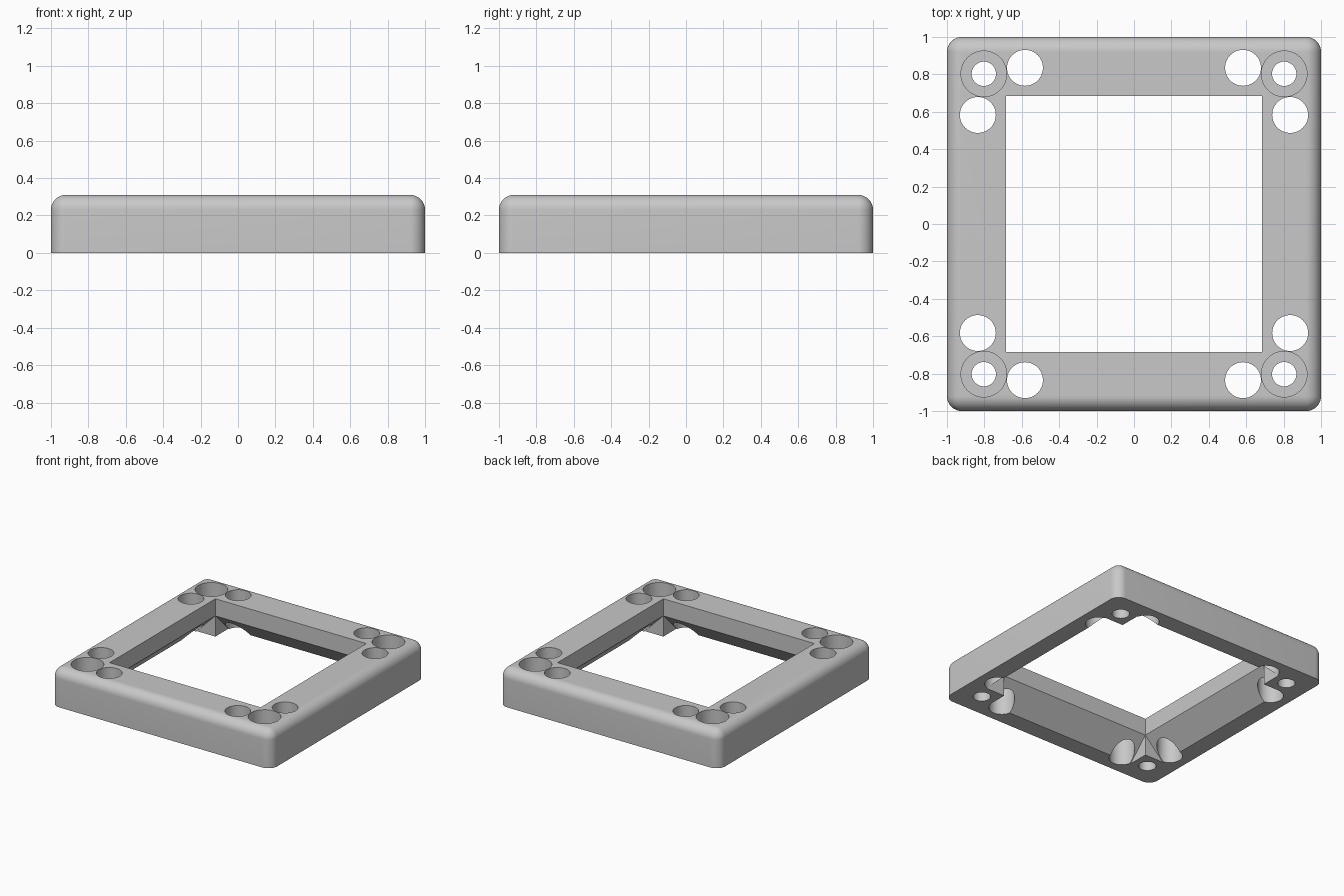
import bpy, bmesh, math

if "Cube" in bpy.data.objects:
    bpy.data.objects.remove(bpy.data.objects["Cube"])

HEIGHT = 0.31
FILLET = 0.08
OPENING = 0.685    # half width of the square opening
LIP = 0.17         # height where the undercut meets the opening
SCREW = 0.803      # screw position from the centre

grey = bpy.data.materials.new("light_grey")
grey.use_nodes = True
colour = (0.58, 0.58, 0.58, 1)
grey.diffuse_color = colour
grey.node_tree.nodes["Principled BSDF"].inputs["Base Color"].default_value = colour


def make_object(name, bm):
    bmesh.ops.recalc_face_normals(bm, faces=bm.faces)
    mesh = bpy.data.meshes.new(name)
    bm.to_mesh(mesh)
    bm.free()
    obj = bpy.data.objects.new(name, mesh)
    bpy.context.collection.objects.link(obj)
    mesh.materials.append(grey)
    return obj


def cylinder_cutter(x, y, radius, bottom):
    bm = bmesh.new()
    bmesh.ops.create_cone(bm, cap_ends=True, segments=48, radius1=radius,
                          radius2=radius, depth=1)
    bmesh.ops.translate(bm, verts=bm.verts, vec=(x, y, bottom + 0.5))
    return make_object("hole_cutter", bm)


def opening_cutter(turn):
    # Straight opening that flares out underneath between the corner pads
    flare = OPENING + LIP + 0.05
    half = [(OPENING, 0.5), (OPENING, LIP), (flare, -0.05)]
    profile = half + [(-y, z) for y, z in reversed(half)]
    bm = bmesh.new()
    face = bm.faces.new([bm.verts.new((-OPENING, y, z)) for y, z in profile])
    grown = bmesh.ops.extrude_face_region(bm, geom=[face])["geom"]
    moved = [v for v in grown if isinstance(v, bmesh.types.BMVert)]
    bmesh.ops.translate(bm, verts=moved, vec=(2 * OPENING, 0, 0))
    obj = make_object("opening_cutter", bm)
    obj.rotation_euler.z = turn
    return obj


# Block with rounded sides and top, flat underneath
bm = bmesh.new()
bmesh.ops.create_cube(bm, size=2)
for v in bm.verts:
    v.co.z = HEIGHT if v.co.z > 0 else 0
rounded = [e for e in bm.edges if max(v.co.z for v in e.verts) > 0]
bmesh.ops.bevel(bm, geom=rounded, offset=FILLET, segments=10, profile=0.5,
                affect='EDGES', clamp_overlap=True)
frame = make_object("square_frame", bm)

# Opening, countersunk screw holes and the pair of round holes by each corner
cutters = [opening_cutter(0), opening_cutter(math.pi / 2)]
for sx in (-1, 1):
    for sy in (-1, 1):
        cutters += [
            cylinder_cutter(sx * SCREW, sy * SCREW, 0.122, 0.12),
            cylinder_cutter(sx * SCREW, sy * SCREW, 0.065, -0.2),
            cylinder_cutter(sx * 0.583, sy * 0.835, 0.096, -0.2),
            cylinder_cutter(sx * 0.835, sy * 0.583, 0.096, -0.2),
        ]

bpy.context.view_layer.objects.active = frame
frame.select_set(True)
for cutter in cutters:
    cut = frame.modifiers.new("cut", 'BOOLEAN')
    cut.operation = 'DIFFERENCE'
    cut.solver = 'EXACT'
    cut.object = cutter
    bpy.ops.object.modifier_apply(modifier=cut.name)
    bpy.data.objects.remove(cutter)

bpy.ops.object.shade_smooth_by_angle(angle=math.radians(30))
